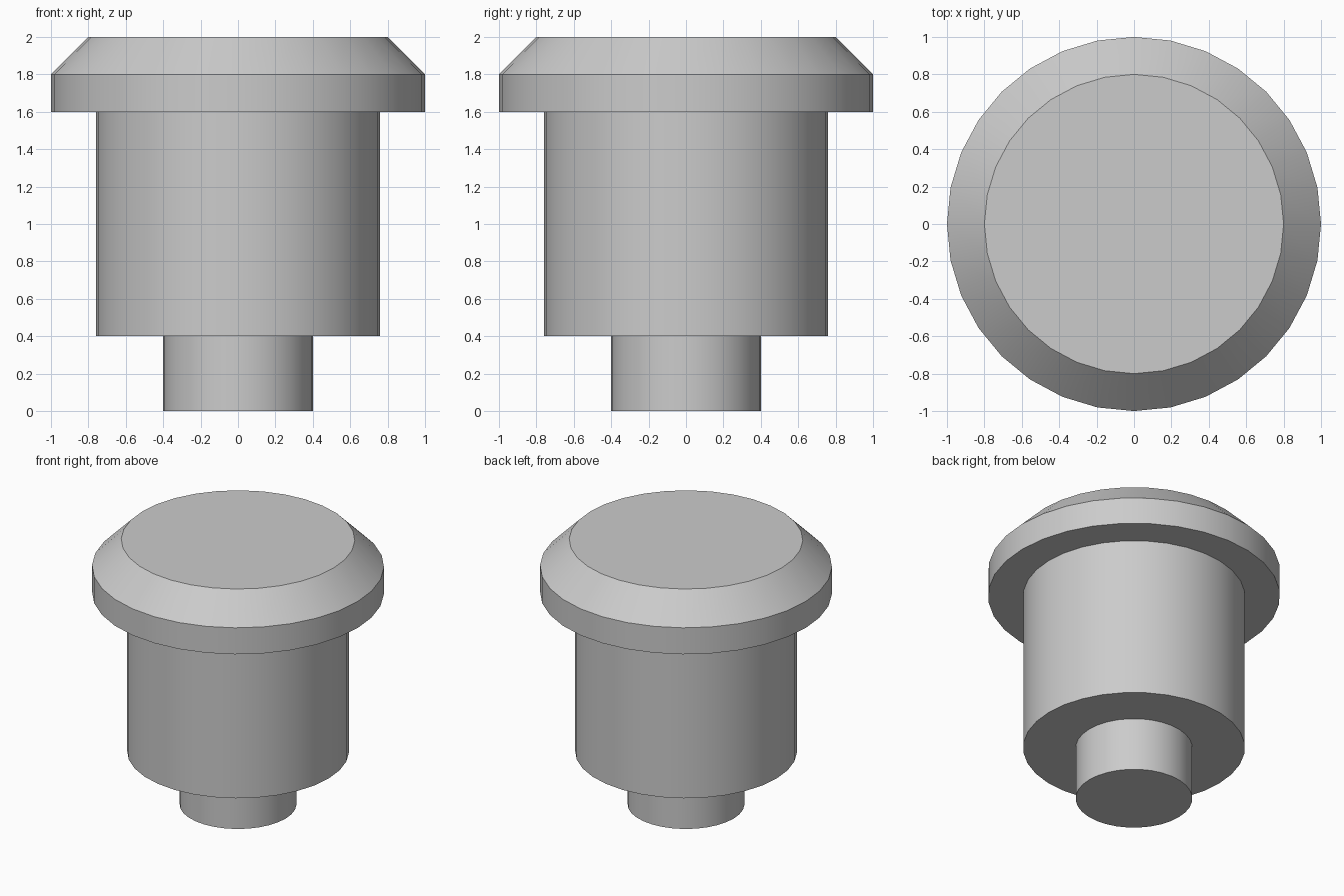
import bpy
import bmesh
from math import radians, tau, cos, sin

cube = bpy.data.objects.get("Cube")
if cube:
    bpy.data.objects.remove(cube, do_unlink=True)

SIDES = 32
GREY = (0.6, 0.6, 0.6, 1.0)

grey = bpy.data.materials.new("plain_grey")
grey.use_nodes = True
grey.diffuse_color = GREY
grey.node_tree.nodes["Principled BSDF"].inputs["Base Color"].default_value = GREY


def turned_part(name, profile):
    """Closed solid of revolution from (radius, height) pairs, bottom to top."""
    bm = bmesh.new()
    rings = [[bm.verts.new((r * cos(tau * i / SIDES), r * sin(tau * i / SIDES), z))
              for i in range(SIDES)] for r, z in profile]
    for low, high in zip(rings, rings[1:]):
        for i in range(SIDES):
            j = (i + 1) % SIDES
            bm.faces.new((low[i], low[j], high[j], high[i]))
    bm.faces.new(rings[0][::-1])
    bm.faces.new(rings[-1])
    mesh = bpy.data.meshes.new(name)
    bm.to_mesh(mesh)
    bm.free()
    mesh.materials.append(grey)
    obj = bpy.data.objects.new(name, mesh)
    bpy.context.collection.objects.link(obj)
    bpy.ops.object.select_all(action="DESELECT")
    obj.select_set(True)
    bpy.context.view_layer.objects.active = obj
    bpy.ops.object.shade_smooth_by_angle(angle=radians(30))
    return obj


# Narrow stem, wide body and chamfered cap, stacked
turned_part("stem", [(0.4, 0), (0.4, 0.4)])
turned_part("body", [(0.76, 0.4), (0.76, 1.6)])
turned_part("cap", [(1, 1.6), (1, 1.8), (0.8, 2)])
